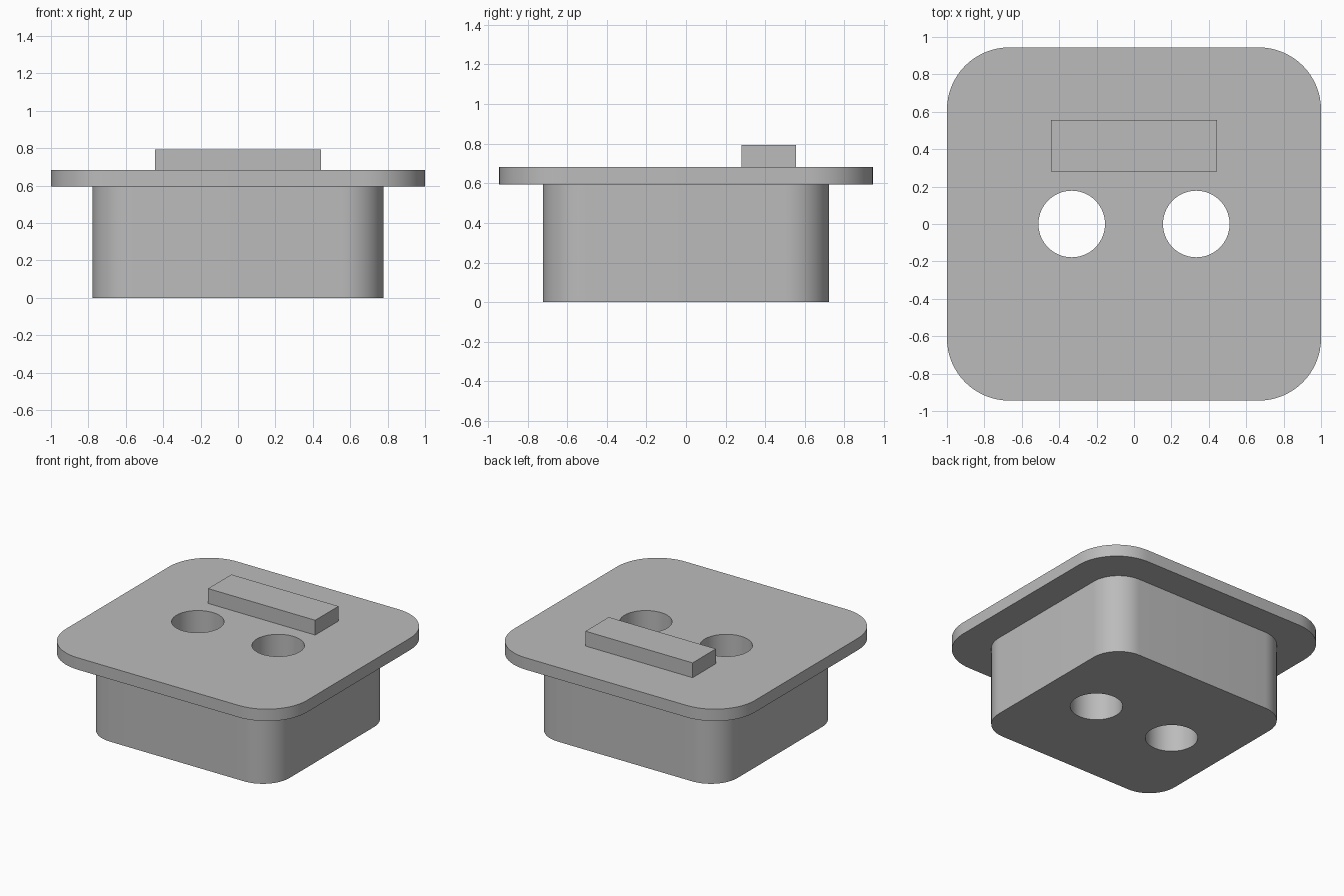
import bpy
import bmesh
from math import sin, cos, pi

default = bpy.data.objects.get("Cube")
if default:
    bpy.data.objects.remove(default, do_unlink=True)

grey = bpy.data.materials.new("light grey")
grey.use_nodes = True
colour = (0.5, 0.5, 0.5, 1)
grey.diffuse_color = colour
grey.node_tree.nodes["Principled BSDF"].inputs["Base Color"].default_value = colour


def prism(name, outline, z0, z1):
    """Extrude a counter-clockwise outline from z0 to z1."""
    bm = bmesh.new()
    face = bm.faces.new([bm.verts.new((x, y, z0)) for x, y in outline])
    top = bmesh.ops.extrude_face_region(bm, geom=[face], use_keep_orig=True)
    verts = [v for v in top["geom"] if isinstance(v, bmesh.types.BMVert)]
    bmesh.ops.translate(bm, vec=(0, 0, z1 - z0), verts=verts)
    bmesh.ops.recalc_face_normals(bm, faces=bm.faces)
    mesh = bpy.data.meshes.new(name)
    bm.to_mesh(mesh)
    bm.free()
    mesh.materials.append(grey)
    obj = bpy.data.objects.new(name, mesh)
    bpy.context.collection.objects.link(obj)
    return obj


def rounded(hx, hy, r, steps=16):
    """Rounded rectangle outline with half sizes hx, hy."""
    points = []
    for quarter, (sx, sy) in enumerate([(1, 1), (-1, 1), (-1, -1), (1, -1)]):
        for i in range(steps + 1):
            a = (quarter + i / steps) * pi / 2
            points.append((sx * (hx - r) + r * cos(a), sy * (hy - r) + r * sin(a)))
    return points


def circle(cx, r, steps=64):
    return [(cx + r * cos(2 * pi * i / steps), r * sin(2 * pi * i / steps))
            for i in range(steps)]


def combine(target, tool, operation):
    """Apply a boolean and discard the tool object."""
    mod = target.modifiers.new(operation.lower(), "BOOLEAN")
    mod.operation = operation
    mod.solver = "EXACT"
    mod.object = tool
    bpy.context.view_layer.objects.active = target
    bpy.ops.object.modifier_apply(modifier=mod.name)
    bpy.data.objects.remove(tool, do_unlink=True)


# Wide flange with the narrower plug body below it
plug = prism("flanged_plug", rounded(1, 0.944, 0.333), 0.594, 0.683)
body = prism("plug_body", rounded(0.778, 0.722, 0.222), 0, 0.64)
combine(plug, body, "UNION")

# Raised bar behind the holes
bar = [(-0.444, 0.28), (0.444, 0.28), (0.444, 0.556), (-0.444, 0.556)]
combine(plug, prism("raised_bar", bar, 0.64, 0.794), "UNION")

# Two round holes straight through
for side in (-1, 1):
    cutter = prism("hole_cutter", circle(side * 0.333, 0.178), -0.1, 0.9)
    cutter.hide_render = True
    combine(plug, cutter, "DIFFERENCE")

# Smooth rounded walls, crisp edges
bpy.ops.object.select_all(action="DESELECT")
plug.select_set(True)
bpy.context.view_layer.objects.active = plug
bpy.ops.object.shade_smooth_by_angle(angle=pi / 6)
